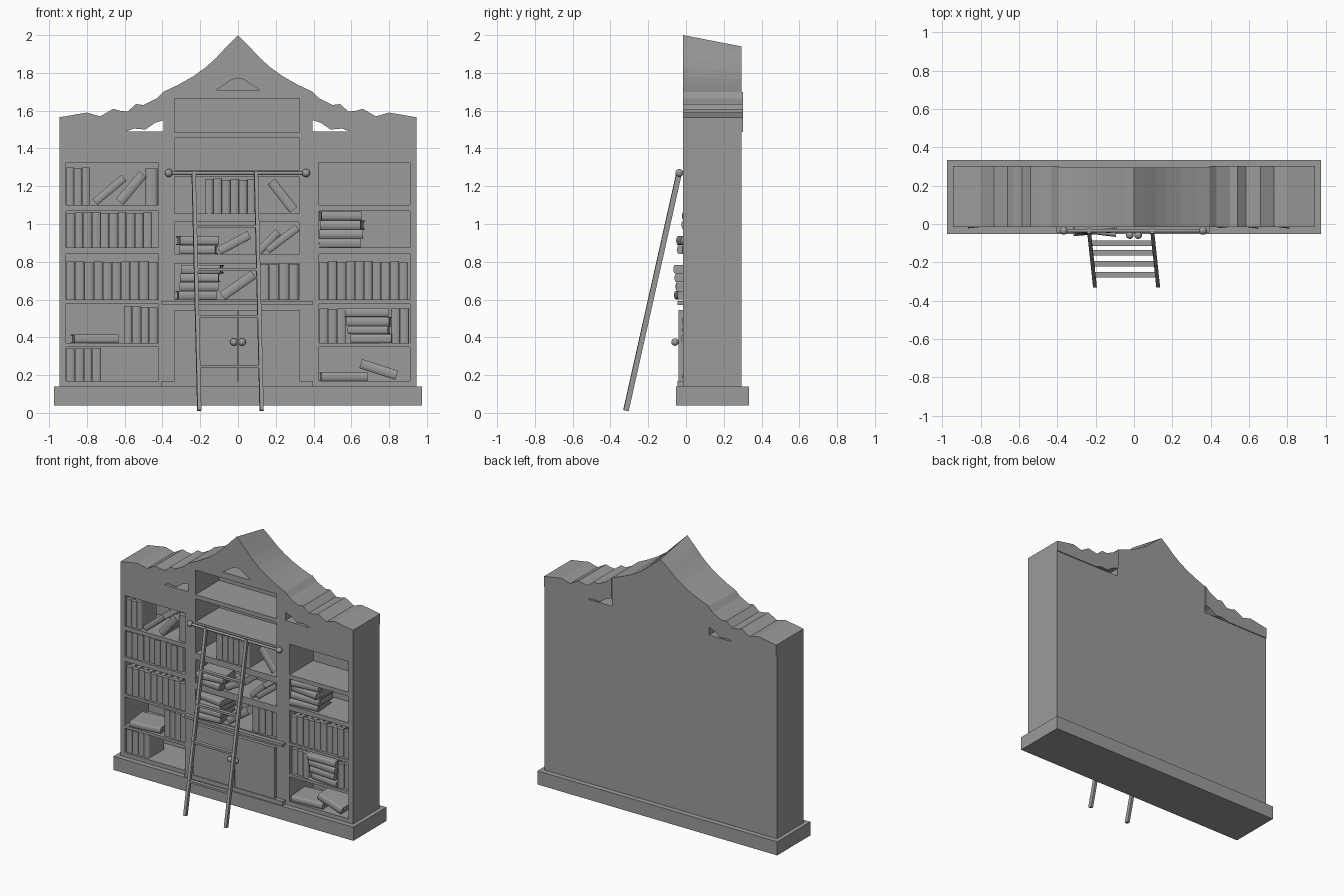
import bpy, bmesh, random
from math import radians, pi, cos, sin
from mathutils import Vector, Matrix

random.seed(4)
cube = bpy.data.objects.get("Cube")
if cube:
    bpy.data.objects.remove(cube, do_unlink=True)

grey = bpy.data.materials.new("plain grey")
grey.use_nodes = True
tone = (0.33, 0.33, 0.33, 1)
grey.diffuse_color = tone
grey.node_tree.nodes["Principled BSDF"].inputs["Base Color"].default_value = tone


def make(name, bm):
    bmesh.ops.recalc_face_normals(bm, faces=bm.faces[:])
    mesh = bpy.data.meshes.new(name)
    bm.to_mesh(mesh)
    bm.free()
    mesh.materials.append(grey)
    ob = bpy.data.objects.new(name, mesh)
    bpy.context.collection.objects.link(ob)
    return ob


def add_box(bm, x0, x1, y0, y1, z0, z1):
    size = Matrix.Diagonal((x1 - x0, y1 - y0, z1 - z0, 1))
    mid = Matrix.Translation(((x0 + x1) / 2, (y0 + y1) / 2, (z0 + z1) / 2))
    bmesh.ops.create_cube(bm, size=1, matrix=mid @ size)


def box(name, *ends):
    bm = bmesh.new()
    add_box(bm, *ends)
    return make(name, bm)


def add_prism(bm, pts, y0, y1, back=lambda z: z):
    """Extrude an x-z outline from y0 to y1, with an optional lower back edge."""
    front = [bm.verts.new((x, y0, z)) for x, z in pts]
    rear = [bm.verts.new((x, y1, back(z))) for x, z in pts]
    bm.faces.new(front)
    bm.faces.new(rear[::-1])
    for i in range(len(pts)):
        j = (i + 1) % len(pts)
        bm.faces.new((front[j], front[i], rear[i], rear[j]))


def rod(name, a, b, r, sides=12):
    a, b = Vector(a), Vector(b)
    bm = bmesh.new()
    turn = (b - a).to_track_quat('Z', 'Y').to_matrix().to_4x4()
    bmesh.ops.create_cone(bm, cap_ends=True, segments=sides, radius1=r, radius2=r,
                          depth=(b - a).length,
                          matrix=Matrix.Translation((a + b) / 2) @ turn)
    smooth(make(name, bm))


def ball(name, x, y, z, r):
    bm = bmesh.new()
    bmesh.ops.create_uvsphere(bm, u_segments=16, v_segments=10, radius=r,
                              matrix=Matrix.Translation((x, y, z)))
    smooth(make(name, bm))


def smooth(ob):
    bpy.ops.object.select_all(action='DESELECT')
    ob.select_set(True)
    bpy.context.view_layer.objects.active = ob
    bpy.ops.object.shade_smooth_by_angle(angle=radians(35))


# Carcass: wide body with a tall gabled centre
FRONT, BACK = -0.015, 0.295
gable = [(0.395, 1.70), (0.32, 1.735), (0.24, 1.78), (0.17, 1.83), (0.115, 1.88),
         (0.05, 1.95), (0, 2.0)]
half = [(0.945, 0.14), (0.945, 1.49), (0.395, 1.49)] + gable
outline = half + [(-x, z) for x, z in half[-2::-1]]
bm = bmesh.new()
add_prism(bm, outline, FRONT, BACK, lambda z: z if z < 1.7 else 1.7 + (z - 1.7) * 0.8)
carcass = make("bookcase_body", bm)

# Shelf openings and the small pediment recess are cut out
side_rows = [(1.10, 1.325), (0.875, 1.07), (0.60, 0.84), (0.37, 0.58), (0.17, 0.35)]
centre_rows = [(1.485, 1.665), (1.285, 1.455), (1.055, 1.25), (0.84, 1.01), (0.60, 0.79)]
bm = bmesh.new()
for rows, spans in ((side_rows, ((-0.91, -0.42), (0.43, 0.91))),
                    (centre_rows, ((-0.335, 0.325),))):
    for z0, z1 in rows:
        for x0, x1 in spans:
            add_box(bm, x0, x1, -0.1, 0.26, z0, z1)
add_prism(bm, [(-0.115, 1.71), (0.115, 1.71), (0.03, 1.765), (0, 1.772), (-0.03, 1.765)],
          -0.1, 0.2)
cutter = make("opening_cutter", bm)
cutter.hide_render = True
cut = carcass.modifiers.new("openings", 'BOOLEAN')
cut.object, cut.operation, cut.solver = cutter, 'DIFFERENCE', 'EXACT'
bpy.context.view_layer.objects.active = carcass
bpy.ops.object.modifier_apply(modifier=cut.name)
bpy.data.objects.remove(cutter, do_unlink=True)

# Carved scroll crowns on both wings, open at the inner lower corner
wave = [(0.395, 1.70), (0.43, 1.665), (0.50, 1.63), (0.54, 1.635), (0.585, 1.595),
        (0.63, 1.60), (0.66, 1.61), (0.73, 1.57), (0.80, 1.59), (0.945, 1.565)]
under = [(0.945, 1.488), (0.60, 1.488), (0.55, 1.505), (0.49, 1.50), (0.44, 1.535),
         (0.395, 1.55)]
for side, sign in (("left", 1), ("right", -1)):
    bm = bmesh.new()
    add_prism(bm, [(sign * x, z) for x, z in wave + under], FRONT, 0.302)
    make(side + "_crown", bm)

# Plinth, cabinet and its doors
box("plinth", -0.975, 0.975, -0.053, 0.333, 0.04, 0.14)
box("cabinet_ledge", -0.405, 0.395, -0.045, 0, 0.572, 0.592)
box("cabinet_skirting", -0.405, 0.395, -0.045, 0, 0.14, 0.17)
box("right_door", -0.335, -0.002, -0.04, 0, 0.17, 0.545)
box("left_door", 0.002, 0.325, -0.04, 0, 0.17, 0.545)
for side, x in (("right", -0.022), ("left", 0.022)):
    rod(side + "_knob_stem", (x, -0.03, 0.375), (x, -0.055, 0.375), 0.008)
    ball(side + "_knob", x, -0.058, 0.375, 0.02)

# Ladder rail with ball ends
rod("ladder_rail", (-0.365, -0.035, 1.27), (0.36, -0.035, 1.27), 0.009)
for side, x in (("right", -0.367), ("left", 0.36)):
    ball(side + "_rail_end", x, -0.035, 1.27, 0.021)
    rod(side + "_rail_mount", (x, -0.035, 1.27), (x, 0, 1.27), 0.008)


# Leaning ladder, drifting slightly sideways
def on_ladder(t, side):
    foot = 0.125 if side else -0.205
    return Vector((foot - 0.03 * t, -0.318 + 0.283 * t, 0.012 + 1.265 * t))


def bar(name, a, b, w, h):
    bm = bmesh.new()
    turn = (b - a).to_track_quat('Z', 'Y').to_matrix().to_4x4()
    bmesh.ops.create_cube(bm, size=1, matrix=Matrix.Translation((a + b) / 2) @ turn
                          @ Matrix.Diagonal((w, h, (b - a).length, 1)))
    make(name, bm)


for side, label in enumerate(("right", "left")):
    bar(label + "_ladder_stile", on_ladder(0, side), on_ladder(1, side), 0.02, 0.028)
for z in (0.235, 0.50, 0.75, 0.98):
    t = z / 1.27
    bar("ladder_rung", on_ladder(t, 0), on_ladder(t, 1), 0.028, 0.015)


# Books: covers with a rounded spine and a recessed page block
def book(x, z, thick, tall, tilt=0, yaw=0, front=-0.005, deep=0.17):
    bm = bmesh.new()
    c = 0.12 * thick
    spine = [(-thick / 2 * cos(a), -0.22 * thick * sin(a))
             for a in (pi * i / 6 for i in range(7))]
    inner = [(thick / 2, deep), (thick / 2 - c, deep), (thick / 2 - c, 0.02),
             (c - thick / 2, 0.02), (c - thick / 2, deep), (-thick / 2, deep)]
    rings = [[bm.verts.new((px, py, h)) for px, py in spine + inner]
             for h in (-tall / 2, tall / 2)]
    bm.faces.new(rings[0])
    bm.faces.new(rings[1][::-1])
    for i in range(len(rings[0])):
        j = i - 1
        bm.faces.new((rings[0][i], rings[0][j], rings[1][j], rings[1][i]))
    add_box(bm, c - thick / 2, thick / 2 - c, 0.01, deep - 0.008,
            -tall / 2 + 0.006, tall / 2 - 0.006)
    bm.transform(Matrix.Translation((x, front + 0.22 * thick, z))
                 @ Matrix.Rotation(radians(yaw), 4, 'Z')
                 @ Matrix.Rotation(radians(tilt), 4, 'Y'))
    make("book", bm)


def upright_books(x0, x1, floor, tall, count):
    step = (x1 - x0) / count
    for i in range(count):
        h = tall - random.uniform(0, 0.008)
        book(x0 + (i + 0.5) * step, floor + h / 2, step * 0.96, h,
             front=random.uniform(-0.008, 0.004))


def stacked_books(x, floor, wide, thick, count, front=-0.01):
    for i in range(count):
        book(x + random.uniform(-0.015, 0.015), floor + (i + 0.5) * thick, thick * 0.97,
             wide * random.uniform(0.9, 1), 90, random.uniform(-8, 8), front)


for run in ((-0.91, -0.785, 1.10, 0.20, 3), (-0.49, -0.425, 1.10, 0.20, 1),
            (-0.91, -0.455, 0.875, 0.19, 10), (-0.91, -0.425, 0.60, 0.205, 10),
            (-0.605, -0.425, 0.37, 0.195, 4), (-0.91, -0.725, 0.17, 0.175, 4),
            (0.43, 0.90, 0.60, 0.205, 10), (0.43, 0.57, 0.37, 0.185, 3),
            (0.81, 0.905, 0.37, 0.185, 2), (-0.175, 0.095, 1.055, 0.185, 6),
            (0.115, 0.32, 0.60, 0.19, 4)):
    upright_books(*run)
for pile in ((0.55, 0.875, 0.23, 0.048, 4), (0.695, 0.37, 0.23, 0.046, 4),
             (-0.765, 0.37, 0.25, 0.045, 1), (0.56, 0.17, 0.25, 0.045, 1),
             (-0.215, 0.84, 0.21, 0.048, 2, -0.04), (-0.21, 0.60, 0.21, 0.046, 4, -0.055)):
    stacked_books(*pile)
for x, z, thick, tall, tilt in ((-0.68, 1.18, 0.04, 0.20, 50), (-0.565, 1.19, 0.05, 0.19, 40),
                                (0.235, 1.15, 0.05, 0.19, -38), (-0.02, 0.90, 0.045, 0.18, 62),
                                (0.16, 0.905, 0.04, 0.15, 45), (0.235, 0.92, 0.04, 0.20, 53),
                                (0.0, 0.675, 0.05, 0.20, 55), (0.745, 0.23, 0.05, 0.20, 108)):
    book(x, z, thick, tall, tilt)
